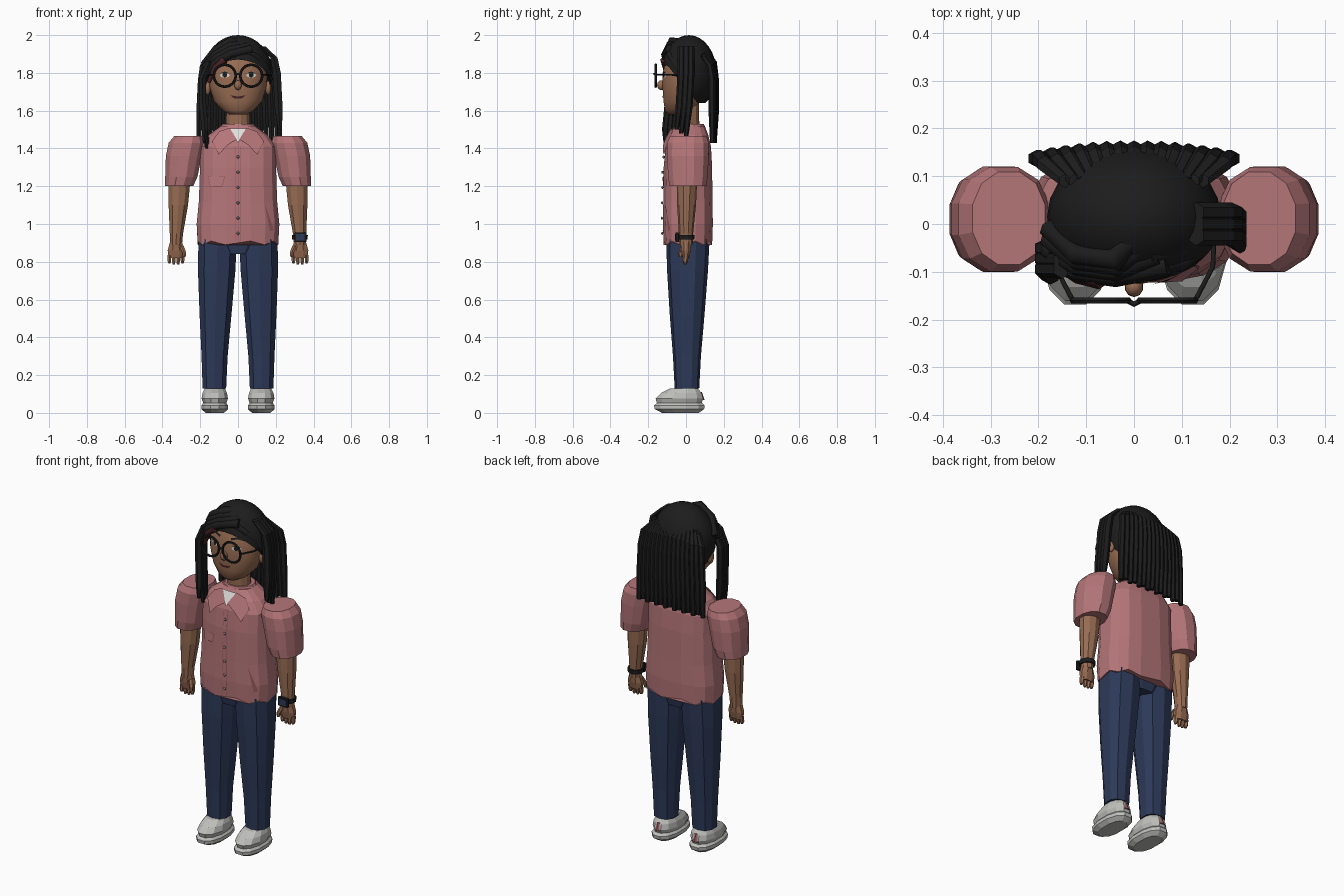
import bpy, bmesh, math
from mathutils import Vector
from mathutils.bvhtree import BVHTree

if "Cube" in bpy.data.objects:
    bpy.data.objects.remove(bpy.data.objects["Cube"])


def material(name, r, g, b):
    m = bpy.data.materials.new(name)
    m.use_nodes = True
    m.diffuse_color = (r, g, b, 1)
    bsdf = m.node_tree.nodes["Principled BSDF"]
    bsdf.inputs["Base Color"].default_value = (r, g, b, 1)
    bsdf.inputs["Roughness"].default_value = 0.8
    return m


BLACK = material("black", 0.012, 0.012, 0.012)
PINK = material("dusty pink", 0.46, 0.18, 0.19)
SEAM = material("dark pink", 0.3, 0.1, 0.11)
SKIN = material("brown skin", 0.31, 0.15, 0.085)
DENIM = material("navy denim", 0.026, 0.041, 0.098)
SHOE = material("light grey", 0.52, 0.52, 0.5)
WHITE = material("white", 0.75, 0.73, 0.7)
MAROON = material("maroon", 0.06, 0.015, 0.018)
BUTTON = material("grey button", 0.2, 0.18, 0.18)
SIDES = ((1, "left"), (-1, "right"))


def finish(bm, name, mat, smooth=False):
    mesh = bpy.data.meshes.new(name)
    bm.to_mesh(mesh)
    bm.free()
    mesh.materials.append(mat)
    for p in mesh.polygons:
        p.use_smooth = smooth
    ob = bpy.data.objects.new(name, mesh)
    bpy.context.collection.objects.link(ob)
    return ob


def loft(name, rings, mat, n=12, power=2.0, smooth=False, side=1, wave=0):
    """Skin horizontal rings given as (cx, cy, z, rx, ry)."""
    bm = bmesh.new()
    loops = []
    for k, (cx, cy, z, rx, ry) in enumerate(rings):
        loop = []
        for i in range(n):
            a = math.tau * (i + 0.5) / n
            c, s = math.cos(a), math.sin(a)
            x = math.copysign(abs(c) ** (2 / power), c) * rx
            y = math.copysign(abs(s) ** (2 / power), s) * ry
            dz = wave * (-1) ** i if k == 0 else 0
            loop.append(bm.verts.new((side * (cx + x), cy + y, z + dz)))
        loops.append(loop)
    for a, b in zip(loops, loops[1:]):
        for i in range(n):
            j = (i + 1) % n
            bm.faces.new((a[i], a[j], b[j], b[i]))
    bm.faces.new(loops[0])
    bm.faces.new(loops[-1])
    bmesh.ops.recalc_face_normals(bm, faces=bm.faces)
    return finish(bm, name, mat, smooth)


def tube(name, points, radius, mat, taper=1.0, res=1):
    """Round bar along a path, thinning towards its end."""
    cu = bpy.data.curves.new(name, "CURVE")
    cu.dimensions = "3D"
    cu.bevel_depth = radius
    cu.bevel_resolution = res
    cu.use_fill_caps = True
    sp = cu.splines.new("POLY")
    sp.points.add(len(points) - 1)
    for i, p in enumerate(points):
        sp.points[i].co = (*p, 1)
        sp.points[i].radius = 1 + (taper - 1) * i / (len(points) - 1)
    cu.materials.append(mat)
    ob = bpy.data.objects.new(name, cu)
    bpy.context.collection.objects.link(ob)


def surface(ob):
    return BVHTree.FromPolygons([v.co for v in ob.data.vertices],
                                [p.vertices[:] for p in ob.data.polygons])


def patch(name, tree, outline, mat, lift=0.004):
    """Thin plate laid on the front of a surface, outline in (x, z)."""
    bm = bmesh.new()
    verts = []
    for x, z in outline:
        hit = tree.ray_cast(Vector((x, -1, z)), Vector((0, 1, 0)))[0]
        verts.append(bm.verts.new((x, (hit.y if hit else 0) - lift, z)))
    face = bm.faces.new(verts)
    face.normal_update()
    if face.normal.y > 0:
        face.normal_flip()
    return finish(bm, name, mat)


def oval(x, z, rx, rz, n=10):
    return [(x + rx * math.cos(math.tau * i / n), z + rz * math.sin(math.tau * i / n))
            for i in range(n)]


def box(x0, x1, z0, z1):
    return [(x0, z0), (x1, z0), (x1, z1), (x0, z1)]


def ellipsoid(name, loc, size, mat, u=10, v=8):
    bm = bmesh.new()
    bmesh.ops.create_uvsphere(bm, u_segments=u, v_segments=v, radius=1)
    for vert in bm.verts:
        vert.co = Vector(loc) + Vector(p * q for p, q in zip(vert.co, size))
    return finish(bm, name, mat, True)


# Shirt body with a wavy hem
shirt = loft("shirt", [(0, .01, .90, .216, .13), (0, .01, 1.0, .222, .134),
                       (0, .01, 1.12, .21, .132), (0, .01, 1.3, .204, .13),
                       (0, .012, 1.41, .206, .122), (0, .015, 1.47, .16, .105),
                       (0, .02, 1.52, .09, .08)], PINK, 16, 2.8, wave=.01)
cloth = surface(shirt)
loft("collar_band", [(0, .015, 1.48, .115, .095), (0, .02, 1.53, .085, .078)], PINK)
patch("undershirt", cloth, [(-.05, 1.505), (0, 1.43), (.05, 1.505)], WHITE, .012)

# Placket and buttons
levels = [.91, 1.0, 1.12, 1.3, 1.41]
for i, (a, b) in enumerate(zip(levels, levels[1:])):
    patch(f"placket_seam_{i}", cloth, box(-.014, .014, a, b), SEAM, .003)
    patch(f"placket_{i}", cloth, box(-.011, .011, a, b), PINK, .005)
for i in range(6):
    z = .95 + .081 * i
    y = cloth.ray_cast(Vector((0, -1, z)), Vector((0, 1, 0)))[0].y
    ellipsoid(f"button_{i}", (0, y - .006, z), (.008, .006, .008), BUTTON, 8, 4)

# Pocket, side slits and collar points
patch("pocket_seam", cloth, [(-.158, 1.252), (-.148, 1.197), (-.083, 1.197), (-.068, 1.252)], SEAM, .004)
patch("pocket", cloth, [(-.154, 1.249), (-.145, 1.2), (-.086, 1.2), (-.073, 1.249)], PINK, .007)
patch("slit", cloth, [(.14, 1.11), (.19, .97), (.17, .96)], SEAM, .005)
for s, side in SIDES:
    flap = [(.008, 1.45), (.045, 1.51), (.1, 1.49), (.135, 1.44), (.1, 1.37), (.055, 1.42)]
    patch(f"{side}_collar_seam", cloth, [(s * x * 1.02, z - .003) for x, z in flap], SEAM, .012)
    patch(f"{side}_collar", cloth, [(s * x, z) for x, z in flap], PINK, .016)

# Limbs
loft("hips", [(0, .01, .84, .09, .1), (0, .01, .95, .2, .118)], DENIM, 12, 2.6)
for s, side in SIDES:
    loft(f"{side}_sleeve", [(.312, .01, 1.2, .077, .1), (.3, .01, 1.25, .088, .108),
                            (.287, .01, 1.36, .098, .114), (.272, .01, 1.43, .098, .113),
                            (.262, .012, 1.465, .078, .1)], PINK, 12, 2.2, side=s)
    loft(f"{side}_arm", [(.328, 0, .89, .033, .035), (.326, 0, .95, .037, .038),
                         (.316, .003, 1.1, .054, .05), (.31, .005, 1.25, .063, .055)], SKIN, 10, side=s)
    loft(f"{side}_palm", [(.328, 0, .82, .043, .018), (.328, 0, .86, .048, .028),
                          (.328, 0, .91, .033, .032)], SKIN, 8, side=s)
    for i in range(4):
        x = .294 + .023 * i
        drop = .785 if i in (1, 2) else .792
        loft(f"{side}_finger_{i}", [(x, -.004, drop, .007, .008), (x, -.004, .805, .011, .014),
                                    (x, 0, .835, .011, .016)], SKIN, 6, side=s)
    loft(f"{side}_thumb", [(.284, -.03, .825, .008, .009), (.285, -.026, .85, .012, .013),
                           (.3, -.012, .885, .014, .014)], SKIN, 6, side=s)
    loft(f"{side}_trouser_leg", [(.125, .005, .13, .065, .065), (.124, .005, .3, .072, .074),
                                 (.119, .006, .52, .088, .092), (.113, .008, .75, .103, .108),
                                 (.108, .01, .92, .106, .115)], DENIM, 10, 2.4, side=s)

    # Shoe: sole, welt groove, upper and heel tab
    loft(f"{side}_sole", [(.123, -.03, 0, .05, .1), (.123, -.035, .02, .073, .135),
                          (.123, -.035, .04, .073, .138), (.123, -.035, .055, .06, .12)], SHOE, 12, 2.3, side=s)
    loft(f"{side}_shoe_upper", [(.123, -.035, .05, .062, .122), (.123, -.035, .075, .072, .13),
                                (.123, -.025, .105, .067, .11), (.123, -.01, .13, .055, .075)], SHOE, 12, 2.2, side=s)
    loft(f"{side}_heel_tab", [(.123, .085, .068, .02, .014), (.123, .07, .11, .018, .014)], SEAM, 6, side=s)

# Wristwatch
loft("watch_band", [(.327, 0, .918, .043, .045), (.327, 0, .942, .044, .046)], BLACK, 12)
loft("watch_case", [(.33, -.046, .905, .032, .009), (.33, -.046, .955, .032, .009)], BLACK, 12, 6)
loft("watch_screen", [(.33, -.054, .913, .024, .003), (.33, -.054, .947, .024, .003)], DENIM, 8, 6)

# Neck and head
loft("neck", [(0, .012, 1.47, .068, .062), (0, .01, 1.64, .062, .06)], SKIN, 12)
head = loft("head", [(0, -.05, 1.58, .045, .045), (0, -.042, 1.6, .082, .07),
                     (0, -.02, 1.65, .128, .1), (0, -.01, 1.72, .15, .115),
                     (0, 0, 1.8, .157, .125), (0, .01, 1.88, .143, .112),
                     (0, .015, 1.94, .09, .08)], SKIN, 24, 2.1, smooth=True)
skin = surface(head)
ellipsoid("nose", (0, -.131, 1.735), (.02, .022, .026), SKIN)
patch("mouth", skin, [(-.04, 1.682), (0, 1.675), (.04, 1.682), (.02, 1.664), (-.02, 1.664)], MAROON)
for s, side in SIDES:
    ellipsoid(f"{side}_ear", (s * .16, .0, 1.72), (.016, .025, .038), SKIN)
    patch(f"{side}_eye_white", skin, oval(s * .07, 1.788, .026, .013), WHITE, .003)
    patch(f"{side}_iris", skin, oval(s * .07, 1.789, .013, .013), BLACK, .005)
    patch(f"{side}_eyelid", skin, [(s * .1, 1.795), (s * .07, 1.808), (s * .04, 1.795), (s * .07, 1.8)], BLACK, .006)
    patch(f"{side}_eyebrow", skin, [(s * .035, 1.83), (s * .07, 1.84), (s * .11, 1.83),
                                    (s * .07, 1.85), (s * .035, 1.842)], BLACK)
    # Glasses
    bpy.ops.mesh.primitive_torus_add(location=(s * .07, -.16, 1.785), rotation=(math.pi / 2, 0, 0),
                                     major_radius=.058, minor_radius=.007,
                                     major_segments=24, minor_segments=6)
    rim = bpy.context.object
    rim.name = f"{side}_glasses_rim"
    rim.data.materials.append(BLACK)
    tube(f"{side}_glasses_temple", [(s * .128, -.16, 1.79), (s * .165, -.09, 1.79), (s * .17, .02, 1.785)],
         .005, BLACK)
tube("glasses_bridge", [(-.014, -.16, 1.79), (0, -.168, 1.795), (.014, -.16, 1.79)], .006, BLACK)

# Hair cap, trimmed along the hairline and nape
bm = bmesh.new()
bmesh.ops.create_uvsphere(bm, u_segments=24, v_segments=16, radius=1)
for v in bm.verts:
    v.co = Vector((v.co.x * .182, v.co.y * .147 + .015, v.co.z * .2 + 1.8))
for co, no in (((0, -.13, 1.88), (0, -.2, -.16)), ((0, 0, 1.64), (0, 0, -1))):
    bmesh.ops.bisect_plane(bm, geom=bm.verts[:] + bm.edges[:] + bm.faces[:],
                           plane_co=co, plane_no=no, clear_outer=True)
finish(bm, "hair_cap", BLACK, True)

# Back locks, fanned across the shoulders
for i in range(15):
    t = i / 7 - 1
    x, bow = .2 * t, .02 * t * t
    loft(f"back_lock_{i}", [(x * 1.04, .15 - bow / 2, 1.43 + .012 * (i % 2), .014, .013),
                            (x * 1.02, .157 - bow, 1.6, .019, .018),
                            (x * .98, .157 - bow, 1.76, .019, .018),
                            (x * .93, .145 - bow, 1.86 - bow, .018, .018),
                            (x * .72, .09, 1.93 - 2 * bow, .014, .014)], BLACK, 6)

# Left side locks
for i in range(3):
    y = .025 - .025 * i
    loft(f"left_side_lock_{i}", [(.222, y - .025, 1.46 + .02 * i, .012, .012), (.215, y - .01, 1.62, .024, .02),
                                 (.205, y, 1.8, .025, .02), (.19, y, 1.88, .022, .02),
                                 (.13, y, 1.94, .018, .02)], BLACK, 6)

# Right front locks falling beside the face
for i in range(3):
    y = -.05 - .022 * i
    loft(f"right_front_lock_{i}", [(-.155 - .012 * i, y - .015, 1.37 + .03 * i, .008, .01),
                                   (-.175, y - .015, 1.5, .02, .018), (-.188, y, 1.65, .022, .018),
                                   (-.188, y, 1.77, .022, .018), (-.15, y, 1.86, .02, .02)], BLACK, 6)

# Swept fringe with a tinted under-lock
for i in range(4):
    d = .022 * i
    tube(f"right_fringe_{i}", [(.07 - d, -.085 + d, 1.925 + d / 2), (-.04, -.108 + d / 2, 1.9 + d),
                               (-.12, -.098 + d / 2, 1.855 + d), (-.18, -.075 + d, 1.78 + d)], .026, BLACK, .8)
for i in range(2):
    d = .025 * i
    tube(f"left_fringe_{i}", [(.03, -.09 + d, 1.92 + d), (.1, -.08 + d, 1.885 + d),
                              (.15, -.045 + d, 1.83 + d), (.172, -.01 + d, 1.76)], .022, BLACK, .6)
tube("tinted_lock", [(-.07, -.115, 1.87), (-.12, -.108, 1.83), (-.155, -.09, 1.75)], .022, MAROON, .5)
